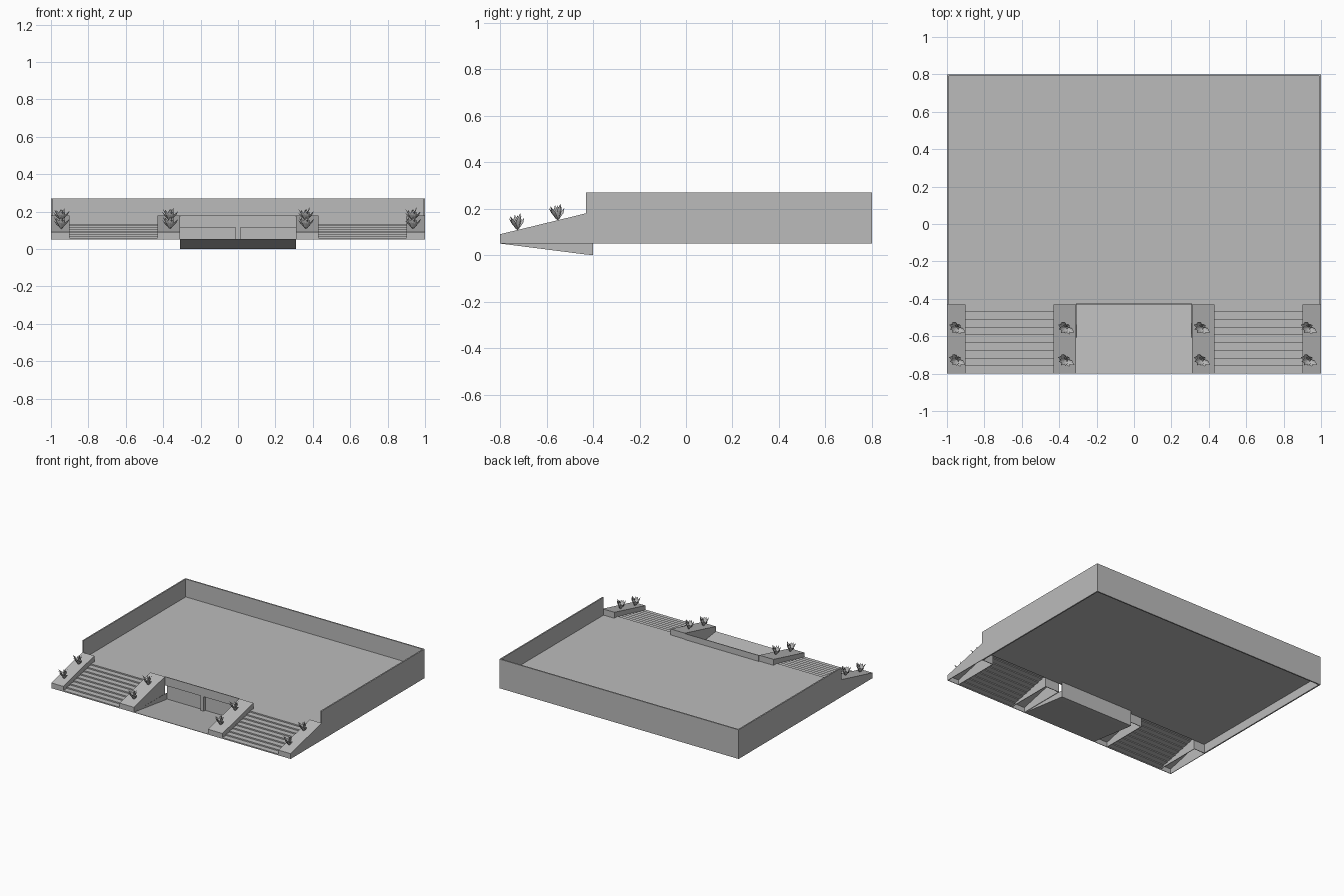
import bpy, bmesh, math, random
from mathutils import Vector, Matrix

if "Cube" in bpy.data.objects:
    bpy.data.objects.remove(bpy.data.objects["Cube"])

grey = bpy.data.materials.new("concrete grey")
grey.use_nodes = True
COLOUR = (0.5, 0.5, 0.5, 1)
grey.diffuse_color = COLOUR
grey.node_tree.nodes["Principled BSDF"].inputs["Base Color"].default_value = COLOUR


def finish(name, bm):
    mesh = bpy.data.meshes.new(name)
    bm.to_mesh(mesh)
    bm.free()
    mesh.materials.append(grey)
    obj = bpy.data.objects.new(name, mesh)
    bpy.context.collection.objects.link(obj)
    return obj


def box(name, x, y, z):
    bm = bmesh.new()
    bmesh.ops.create_cube(bm, size=1)
    for v in bm.verts:
        v.co = Vector([(r[0] + r[1]) / 2 + c * (r[1] - r[0]) for r, c in zip((x, y, z), v.co)])
    return finish(name, bm)


def prism(name, profile, x0, x1, open_side=0, thickness=0.006):
    """Extrude a (y, z) profile along x; optionally hollow it, open up (1) or down (-1)."""
    bm = bmesh.new()
    face = bm.faces.new([bm.verts.new((x0, y, z)) for y, z in profile])
    ext = bmesh.ops.extrude_face_region(bm, geom=[face])["geom"]
    bmesh.ops.translate(bm, vec=(x1 - x0, 0, 0),
                        verts=[g for g in ext if isinstance(g, bmesh.types.BMVert)])
    bmesh.ops.recalc_face_normals(bm, faces=bm.faces)
    if open_side:
        bm.normal_update()
        lids = [f for f in bm.faces if f.normal.z * open_side > 0.99]
        bmesh.ops.delete(bm, geom=lids, context="FACES")
    obj = finish(name, bm)
    if open_side:
        shell = obj.modifiers.new("shell", "SOLIDIFY")
        shell.thickness = thickness
        shell.offset = -1
    return obj


FRONT, EDGE, BACK = -0.8, -0.43, 0.8
BASE, DECK, TOP = 0.05, 0.135, 0.27

# Deck and surrounding walls
box("deck", (-0.995, 0.995), (EDGE, BACK - 0.005), (0.117, DECK))
box("back_wall", (-1, 1), (BACK - 0.01, BACK), (BASE, TOP))
for side, s in (("left", 1), ("right", -1)):
    box(side + "_wall", sorted((s * 0.99, s)), (EDGE, BACK), (BASE, TOP))

# Stepped stair sheet: the underside follows the treads
STEPS = 9
run, rise = (EDGE - FRONT) / STEPS, (DECK - BASE) / STEPS
upper, lower = [], []
for i in range(STEPS):
    y, z = FRONT + i * run, BASE + i * rise
    upper += [(y, z), (y, z + rise), ]
    lower += [(y + 0.004, z), (y + 0.004, z + rise - 0.003)]
upper.append((EDGE, DECK))
lower.append((EDGE, DECK - 0.003))
stair_profile = upper + lower[::-1]

# Hollow sloping planters flank each stair
planter_profile = [(FRONT, BASE), (FRONT, 0.09), (EDGE, 0.18), (EDGE, BASE)]
for side, s in (("left", 1), ("right", -1)):
    prism(side + "_stairs", stair_profile, s * 0.43, s * 0.9)
    prism(side + "_outer_planter", planter_profile, s * 0.9, s, -1)
    prism(side + "_inner_planter", planter_profile, s * 0.31, s * 0.43, -1)

# Sunken driveway, entrance wall, post and parapet
prism("driveway_ramp", [(FRONT, BASE), (-0.44, 0.004), (-0.4, 0), (-0.4, BASE)],
      -0.31, 0.31, 1, 0.003)
box("entrance_wall", (-0.31, 0.31), (-0.406, -0.4), (0.002, 0.12))
box("entrance_post", (-0.013, 0.013), (-0.428, -0.404), (0.004, 0.118))
box("parapet", (-0.31, 0.31), (EDGE, EDGE + 0.006), (0.115, 0.18))

# Spiky plant: folded pointed blades fanned around a common base
random.seed(4)
bm = bmesh.new()
BLADES = 11
for i in range(BLADES):
    lean = math.radians(random.uniform(28, 48) if i % 3 else random.uniform(5, 18))
    length = random.uniform(0.062, 0.078)
    turn = Matrix.Rotation(i * math.tau / BLADES * 4, 3, "Z") @ Matrix.Rotation(lean, 3, "Y")

    def vert(x, y, z):
        return bm.verts.new(turn @ Vector((x, y, z * length)))
    root, fold, tip = vert(0, 0, 0), vert(0.004, 0, 0.55), vert(0, 0, 1)
    for w in (0.012, -0.012):
        edge_low, edge_mid = vert(0, w * 0.5, 0.1), vert(0, w, 0.6)
        bm.faces.new((root, edge_low, edge_mid, fold))
        bm.faces.new((fold, edge_mid, tip))
plant = finish("plant", bm)
bpy.data.objects.remove(plant)
blade_mesh = bpy.data.meshes["plant"]

# Two plants on every planter
for x in (-0.945, -0.363, 0.363, 0.935):
    for row, y in (("front", -0.725), ("rear", -0.552)):
        obj = bpy.data.objects.new(row + "_plant", blade_mesh)
        obj.location = (x, y, 0.09 + (y - FRONT) * 0.09 / (EDGE - FRONT))
        bpy.context.collection.objects.link(obj)
